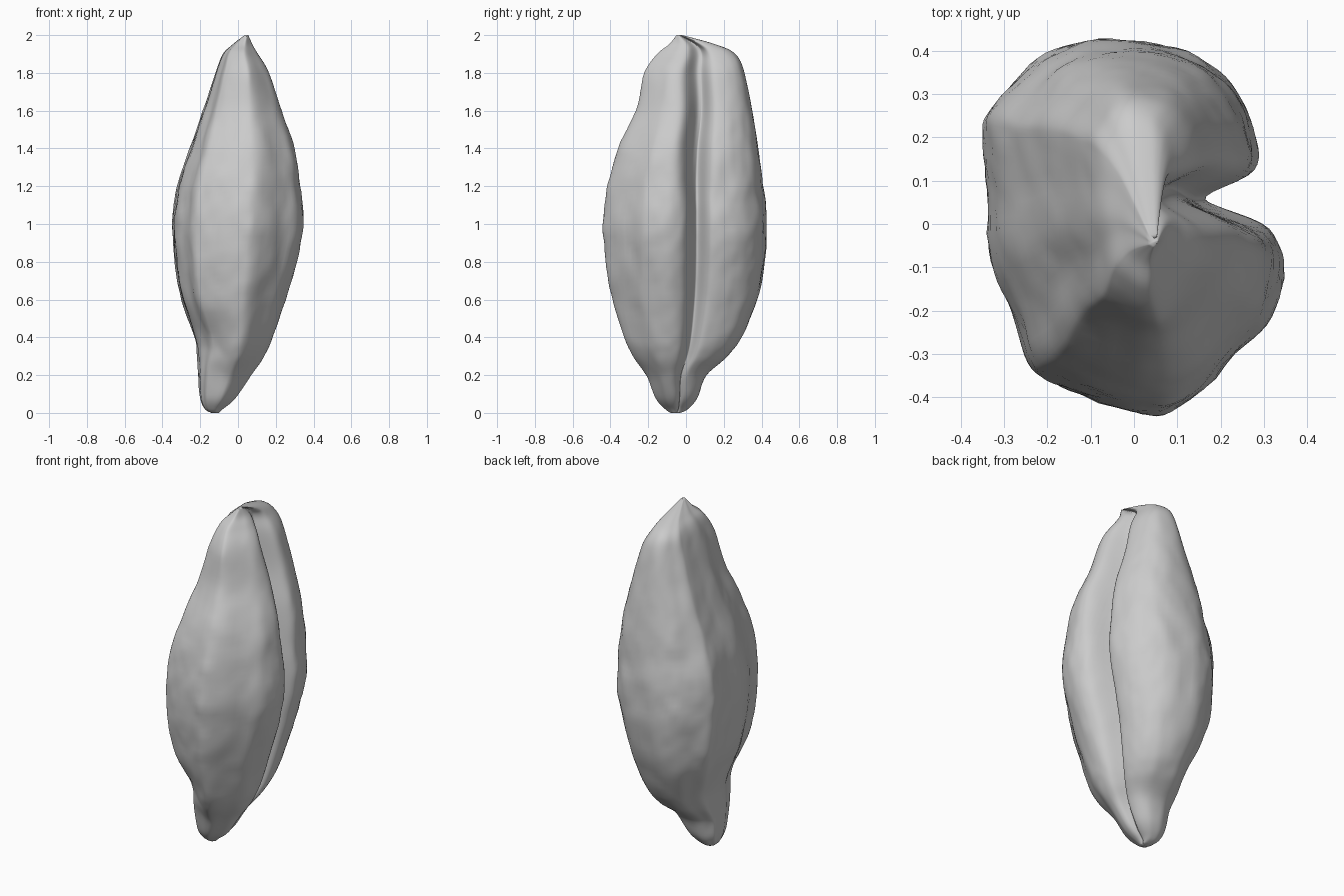
import bpy
import bmesh
import math
from mathutils import Vector, noise

default = bpy.data.objects.get("Cube")
if default:
    bpy.data.objects.remove(default, do_unlink=True)

# Cross-section at the belly, counter-clockwise, crease on the +x side
PROFILE = [
    (.25, .07), (.285, .13), (.285, .2), (.26, .28), (.2, .36), (.1, .415),
    (-.08, .435), (-.2, .4), (-.28, .33), (-.34, .27), (-.35, .21),
    (-.34, .08), (-.33, -.08), (-.28, -.2), (-.245, -.32), (-.2, -.36),
    (-.1, -.4), (.02, -.435), (.11, -.42), (.24, -.3), (.32, -.21),
    (.35, -.1), (.33, -.02), (.28, .04)]

# Extents along the length: height, min x, max x, min y, max y
STATIONS = [
    (0, -.14, -.1, -.08, -.03), (.02, -.175, -.08, -.11, .01),
    (.08, -.2, -.01, -.16, .06), (.2, -.21, .07, -.21, .11),
    (.3, -.215, .14, -.28, .22), (.4, -.23, .185, -.33, .295),
    (.6, -.3, .25, -.39, .375), (.8, -.335, .31, -.425, .415),
    (1, -.35, .345, -.435, .425), (1.2, -.32, .33, -.415, .41),
    (1.4, -.255, .3, -.36, .385), (1.6, -.185, .235, -.265, .35),
    (1.8, -.12, .17, -.22, .31), (1.9, -.08, .11, -.15, .26),
    (1.95, -.03, .08, -.09, .16), (2, .035, .055, -.05, -.02)]


def spline(points, steps, closed):
    """Smooth curve through points of any dimension."""
    count = len(points)

    def pick(i):
        return Vector(points[i % count if closed else min(max(i, 0), count - 1)])

    result = []
    for i in range(count if closed else count - 1):
        a, b, c, d = (pick(i + k) for k in (-1, 0, 1, 2))
        for s in range(steps):
            t = s / steps
            result.append(b + (c - a) * (t / 2)
                          + (a * 2 - b * 5 + c * 4 - d) * (t * t / 2)
                          + (b * 3 - a - c * 3 + d) * (t ** 3 / 2))
    if not closed:
        result.append(pick(count - 1))
    return result


def bell(value, centre, width):
    return math.exp(-((value - centre) / width) ** 2)


def surface_point(p, station):
    """Fit a profile point to one station, then carve crease and germ hollow."""
    z, x0, x1, y0, y1 = station
    nx, ny = p.x / .35, p.y / .435
    upper = max(0, min(1, (z - 1.1) / .7))
    fade = min(1, z / .3)
    if nx > 0:
        nx -= (.24 + .35 * upper) * fade * bell(ny, .14 - .1 * upper, .1 + .1 * upper)
    # hollow around the germ, on the -x -y corner
    germ = 1 - .13 * bell(z, .38, .13) * bell(math.atan2(ny, nx), -2.3, .55)
    half_x, half_y = (x1 - x0) / 2, (y1 - y0) / 2
    co = Vector(((x0 + x1) / 2 + nx * germ * half_x,
                 (y0 + y1) / 2 + ny * germ * half_y, z))
    # faint wrinkles of the husk
    ripple = noise.noise(Vector((co.x * 9, co.y * 9, z * 6)))
    ripple += .5 * noise.noise(Vector((co.x * 20, co.y * 20, z * 14)))
    push = .025 * ripple * min(half_x, half_y)
    return co + Vector((nx, ny, 0)) * push


# Grain body lofted from base to tip
outline = spline(PROFILE, 5, True)
bm = bmesh.new()
rings = [[bm.verts.new(surface_point(p, st)) for p in outline]
         for st in spline(STATIONS, 6, False)]
size = len(outline)
for low, high in zip(rings, rings[1:]):
    for i in range(size):
        j = (i + 1) % size
        bm.faces.new((low[i], low[j], high[j], high[i]))
bm.faces.new(rings[0][::-1])
bm.faces.new(rings[-1])
for face in bm.faces:
    face.smooth = True

mesh = bpy.data.meshes.new("grain_body")
bm.to_mesh(mesh)
bm.free()
grain = bpy.data.objects.new("grain_body", mesh)
bpy.context.collection.objects.link(grain)

# Plain grey husk
husk = bpy.data.materials.new("husk_grey")
husk.use_nodes = True
colour = (.6, .6, .6, 1)
husk.diffuse_color = colour
husk.node_tree.nodes["Principled BSDF"].inputs["Base Color"].default_value = colour
mesh.materials.append(husk)
